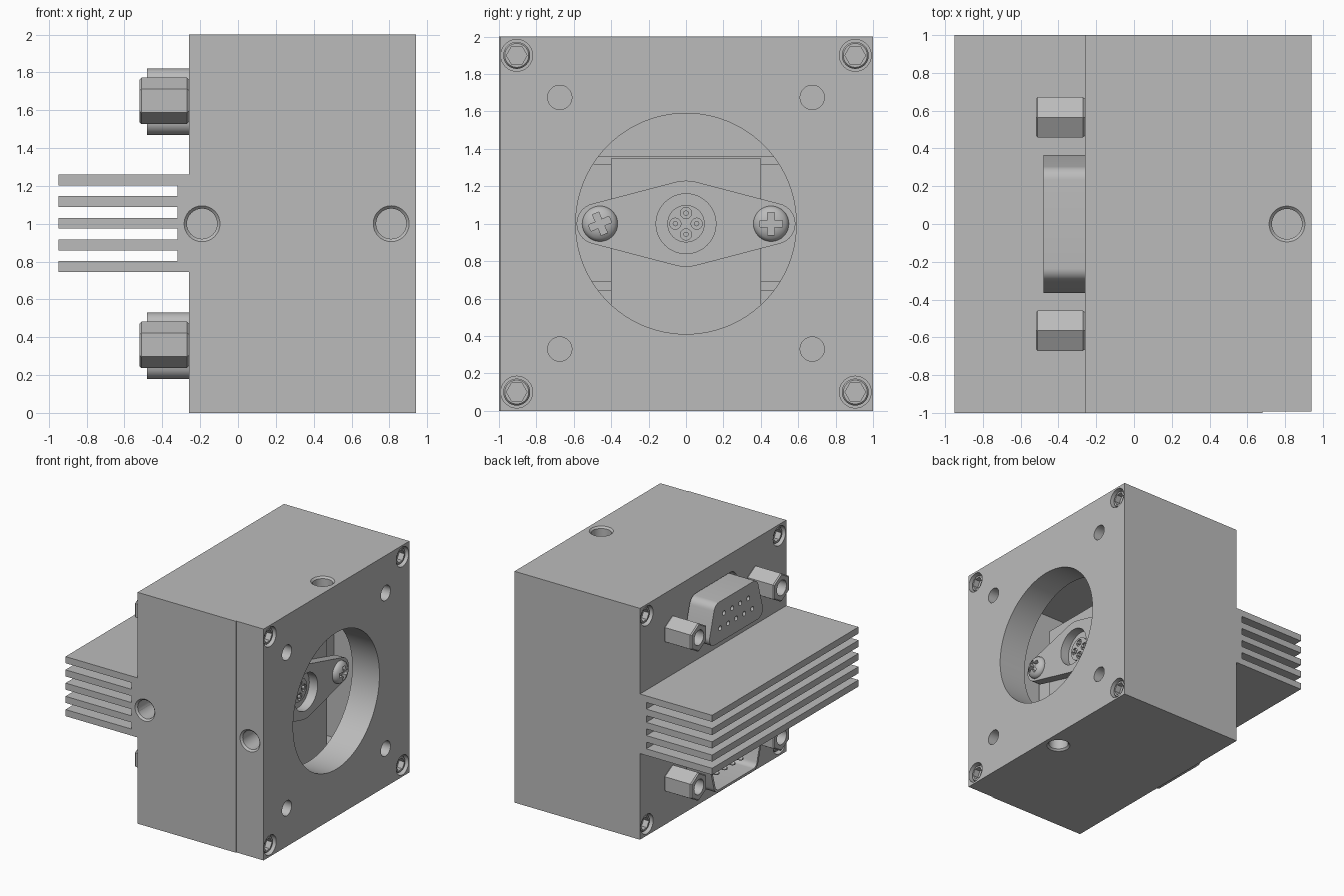
import bpy, bmesh
from math import sin, cos, pi
from mathutils import Vector
from mathutils.geometry import convex_hull_2d

cube = bpy.data.objects.get("Cube")
if cube:
    bpy.data.objects.remove(cube, do_unlink=True)

grey = bpy.data.materials.new("machined_grey")
grey.use_nodes = True
COLOUR = (0.5, 0.5, 0.5, 1)
grey.diffuse_color = COLOUR
grey.node_tree.nodes["Principled BSDF"].inputs["Base Color"].default_value = COLOUR
parts = []


def ngon(cx, cy, r, n=32, phase=0.0):
    return [(cx + r * cos(phase + 2 * pi * i / n), cy + r * sin(phase + 2 * pi * i / n)) for i in range(n)]


def rect(a0, a1, b0, b1):
    return [(a0, b0), (a1, b0), (a1, b1), (a0, b1)]


def hull(*discs):
    pts = [p for d in discs for p in ngon(*d)]
    return [pts[i] for i in convex_hull_2d([Vector(p) for p in pts])]


def loft(name, sections, axis="x", keep=True):
    """Skin matching outlines placed along an axis and close both ends."""
    place = {"x": lambda t, a, b: (t, a, b),
             "y": lambda t, a, b: (a, t, b),
             "z": lambda t, a, b: (a, b, t)}[axis]
    bm = bmesh.new()
    rings = [[bm.verts.new(place(t, *p)) for p in pts] for t, pts in sections]
    n = len(rings[0])
    for r0, r1 in zip(rings, rings[1:]):
        for i in range(n):
            j = (i + 1) % n
            bm.faces.new((r0[i], r0[j], r1[j], r1[i]))
    bm.faces.new(rings[0])
    bm.faces.new(rings[-1])
    bmesh.ops.recalc_face_normals(bm, faces=bm.faces)
    mesh = bpy.data.meshes.new(name)
    bm.to_mesh(mesh)
    bm.free()
    mesh.materials.append(grey)
    obj = bpy.data.objects.new(name, mesh)
    bpy.context.collection.objects.link(obj)
    if keep:
        parts.append(obj)
    return obj


def prism(name, pts, t0, t1, axis="x", keep=True):
    return loft(name, [(t0, pts), (t1, pts)], axis, keep)


def cut_with(obj, tool):
    tool.hide_render = True
    mod = obj.modifiers.new("cut", "BOOLEAN")
    mod.operation, mod.solver, mod.object = "DIFFERENCE", "EXACT", tool
    bpy.context.view_layer.objects.active = obj
    bpy.ops.object.modifier_apply(modifier=mod.name)
    bpy.data.objects.remove(tool, do_unlink=True)


def cut(obj, pts, t0, t1, axis="x"):
    cut_with(obj, prism("cutter", pts, t0, t1, axis, False))


def tapped_hole(obj, a, b, face, inward, depth, axis):
    """Blind hole with a small chamfer at its mouth."""
    wide, bore = ngon(a, b, 0.095), ngon(a, b, 0.08)
    steps = [(-0.05, wide), (0, wide), (0.015, bore), (depth, bore)]
    cut_with(obj, loft("cutter", [(face + inward * t, p) for t, p in steps], axis, False))


# Housing, hollow and open towards the cover
BACK, SEAM, FRONT = -0.26, 0.68, 0.94
housing = prism("housing", rect(-1, 1, 0, 2), BACK, SEAM)
cut(housing, rect(-0.75, 0.75, 0.25, 1.75), -0.14, SEAM + 0.1)
tapped_hole(housing, -0.19, 1, -1, 1, 0.2, "y")

# Cover with the large bore, four plain holes and the tapped holes
cover = prism("cover", rect(-0.993, 1, 0, 2), SEAM, FRONT)
cut(cover, ngon(0, 1, 0.59, 96), SEAM - 0.1, FRONT + 0.1)
for y in (-0.675, 0.675):
    for z in (0.33, 1.675):
        cut(cover, ngon(y, z, 0.065), SEAM - 0.1, FRONT + 0.1)
tapped_hole(cover, 0.81, 1, -0.993, 1, 0.3, "y")
tapped_hole(cover, 0.81, 0, 2, -1, 0.3, "z")
tapped_hole(cover, 0.81, 0, 0, 1, 0.3, "z")

# Socket head screws sunk into the corners of both large faces
for obj, face, d, label in ((housing, BACK, 1, "back"), (cover, FRONT, -1, "front")):
    for y in (-0.905, 0.905):
        for z in (0.1, 1.9):
            cut(obj, ngon(y, z, 0.085), face - d * 0.05, face + d * 0.1)
            screw = loft(label + "_corner_screw",
                         [(face + d * 0.1, ngon(y, z, 0.072)),
                          (face + d * 0.03, ngon(y, z, 0.072)),
                          (face + d * 0.02, ngon(y, z, 0.064))])
            cut(screw, ngon(y, z, 0.055, 6), face - d * 0.02, face + d * 0.07)

# Heat sink: comb profile with five fins
comb = []
for i in range(5):
    z = 0.745 + i * 0.1145
    comb += [(-0.32, z), (-0.95, z), (-0.95, z + 0.057), (-0.32, z + 0.057)]
comb = [(BACK, 0.745)] + comb[1:-1] + [(BACK, 1.26)]
heat_sink = prism("heat_sink", comb, -1, 1, "y")
tapped_hole(heat_sink, -0.19, 1, -1, 1, 0.2, "y")

# Inner mount behind the sensor
prism("mount_block", rect(-0.4, 0.4, 0.3, 1.35), -0.14, 0.57)
prism("mount_shelf", rect(-0.74, 0.74, 0.69, 1.32), -0.14, 0.4)
prism("mount_shelf_step", rect(-0.74, 0.74, 0.64, 1.36), -0.14, 0.34)

# Sensor flange with its recessed pin disc
flange = prism("sensor_flange", hull((-0.475, 1, 0.11), (0, 1, 0.23, 96), (0.475, 1, 0.11)), 0.57, 0.65)
cut(flange, ngon(0, 1, 0.16, 48), 0.5, 0.7)
disc = prism("sensor_disc", ngon(0, 1, 0.1), 0.56, 0.59)
for k in range(4):
    y, z = 0.057 * cos(k * pi / 2), 1 + 0.057 * sin(k * pi / 2)
    cut(disc, ngon(y, z, 0.03, 20), 0.575, 0.62)
    prism("sensor_pin", ngon(y, z, 0.014, 12), 0.56, 0.6)

# Cross recess screws holding the flange
for y, turn in ((-0.46, 0.4), (0.455, 0.0)):
    dome = [(0.63, ngon(y, 1, 0.095))]
    dome += [(0.655 + 0.05 * sin(a), ngon(y, 1, 0.095 * cos(a))) for a in (0, 0.3, 0.6, 0.9, 1.2)]
    head = loft("flange_screw", dome)
    for quarter in (0, pi / 2):
        c, s = cos(turn + quarter), sin(turn + quarter)
        slot = [(y + u * c - v * s, 1 + u * s + v * c) for u, v in rect(-0.06, 0.06, -0.018, 0.018)]
        cut(head, slot, 0.665, 0.75)


# Two nine-way connectors, mirrored top to bottom
def d_shape(z, flip, grow=0.0):
    r = 0.07 + grow
    return hull((-0.295, z - flip * 0.105, r), (0.295, z - flip * 0.105, r),
                (-0.235, z + flip * 0.105, r), (0.235, z + flip * 0.105, r))


for label, z, flip in (("socket", 1.645, 1), ("plug", 0.355, -1)):
    cut(housing, d_shape(z, flip, 0.02), BACK - 0.1, -0.2)
    shell = prism(label + "_shell", d_shape(z, flip), -0.48, -0.15)
    contacts = [(0.11 * (i - 2), z - flip * 0.055) for i in range(5)]
    contacts += [(0.11 * (i - 1.5), z + flip * 0.055) for i in range(4)]
    if label == "plug":
        cut(shell, d_shape(z, flip, -0.02), -0.55, -0.28)
    for y, cz in contacts:
        if label == "socket":
            cut(shell, ngon(y, cz, 0.02, 16), -0.55, -0.42)
        else:
            loft("plug_pin", [(-0.26, ngon(y, cz, 0.02, 12)), (-0.41, ngon(y, cz, 0.02, 12)),
                              (-0.43, ngon(y, cz, 0.01, 12))])
    # Hexagonal standoffs either side
    for y in (-0.565, 0.565):
        hexagon, small = ngon(y, z + 0.005, 0.123, 6, pi / 2), ngon(y, z + 0.005, 0.113, 6, pi / 2)
        nut = loft(label + "_standoff", [(BACK, small), (BACK - 0.01, hexagon),
                                         (-0.51, hexagon), (-0.52, small)])
        cut(nut, ngon(y, z + 0.005, 0.065), -0.6, -0.36)

# Smooth the round surfaces and keep the edges sharp
bpy.ops.object.select_all(action="DESELECT")
for obj in parts:
    obj.select_set(True)
bpy.context.view_layer.objects.active = housing
bpy.ops.object.shade_smooth_by_angle(angle=0.5)
